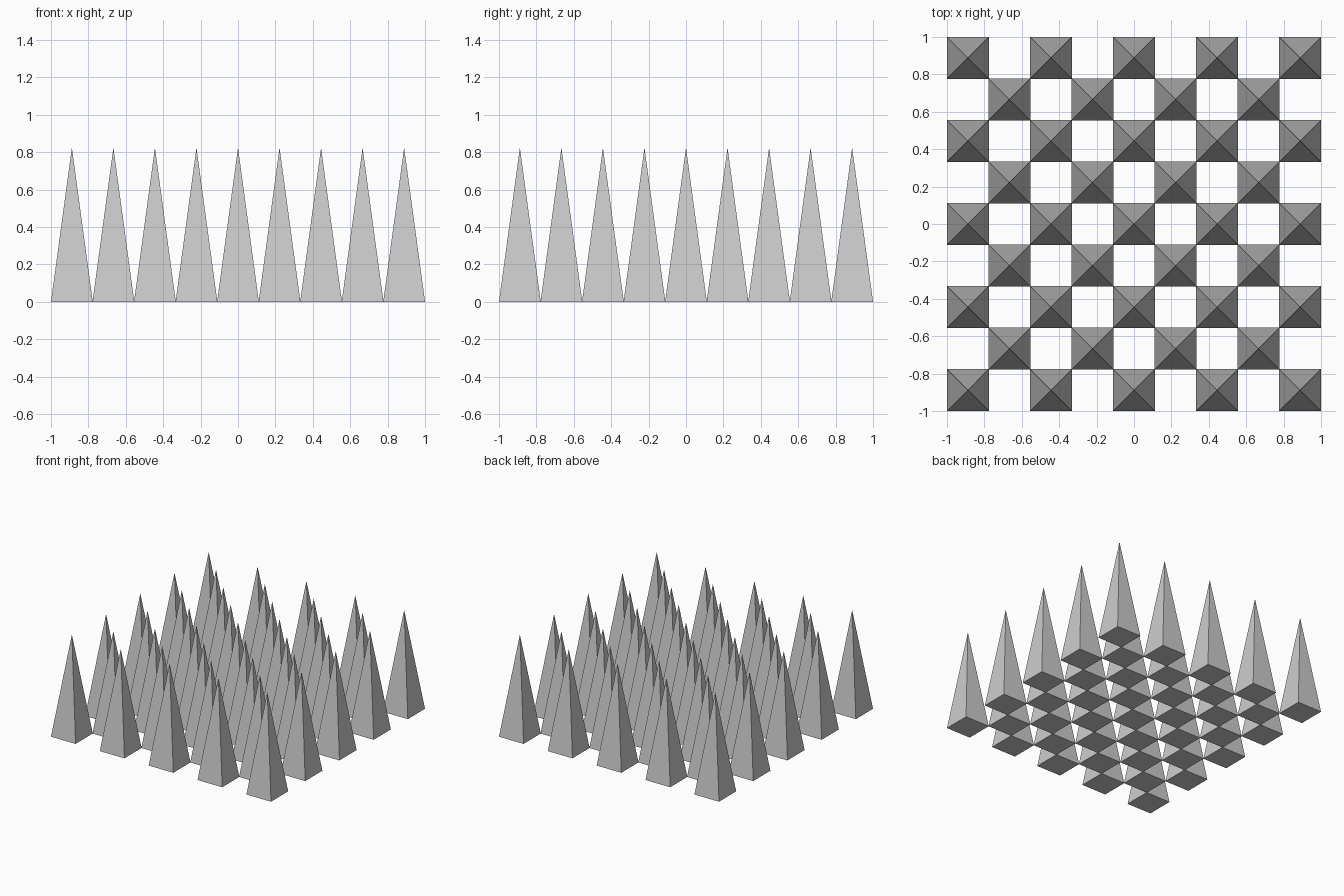
import bpy
import math

if "Cube" in bpy.data.objects:
    bpy.data.objects.remove(bpy.data.objects["Cube"])

COUNT = 9          # grid cells per side
BASE = 0.2235      # spike base width
HEIGHT = 0.825
STEP = (2 - BASE) / (COUNT - 1)

grey = bpy.data.materials.new("light_grey")
grey.diffuse_color = (0.604, 0.604, 0.604, 1)
grey.use_nodes = True
grey.node_tree.nodes["Principled BSDF"].inputs["Base Color"].default_value = grey.diffuse_color

# One closed four-sided spike, shared by every copy
bpy.ops.mesh.primitive_cone_add(vertices=4, radius1=BASE / math.sqrt(2), radius2=0,
                                depth=HEIGHT, end_fill_type='NGON',
                                rotation=(0, 0, math.pi / 4))
first = bpy.context.object
bpy.ops.object.transform_apply(location=False, rotation=True, scale=True)
spike_mesh = first.data
spike_mesh.name = "spike"
spike_mesh.materials.append(grey)
bpy.data.objects.remove(first)

# Checkerboard of spikes
for row in range(COUNT):
    for col in range(COUNT):
        if (row + col) % 2 == 0:
            spike = bpy.data.objects.new(f"spike_{row}_{col}", spike_mesh)
            spike.location = ((col - (COUNT - 1) / 2) * STEP,
                              (row - (COUNT - 1) / 2) * STEP, HEIGHT / 2)
            bpy.context.collection.objects.link(spike)
